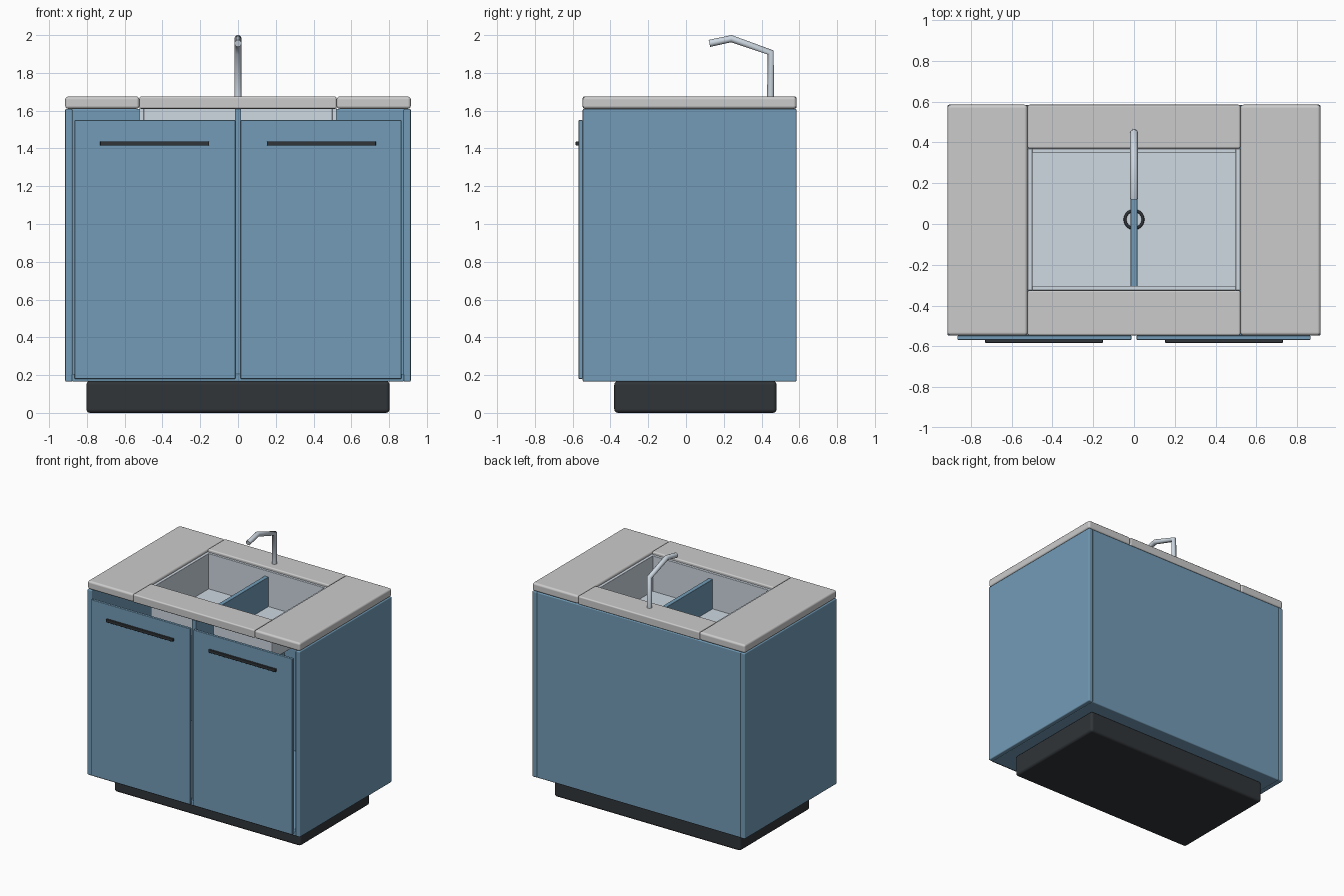
import bpy, math

if "Cube" in bpy.data.objects:
    bpy.data.objects.remove(bpy.data.objects["Cube"])


def material(name, rgb):
    m = bpy.data.materials.new(name)
    m.diffuse_color = (*rgb, 1)
    m.use_nodes = True
    m.node_tree.nodes["Principled BSDF"].inputs["Base Color"].default_value = m.diffuse_color
    return m


BLUE = material("blue_paint", (0.17, 0.33, 0.47))
DARK = material("dark_plastic", (0.03, 0.035, 0.04))
STEEL = material("steel", (0.62, 0.69, 0.76))


def box(name, x, y, z, mat=None, bevel=0.008):
    """Rounded box spanning the given (min, max) ranges."""
    lo, hi = zip(x, y, z)
    bpy.ops.mesh.primitive_cube_add(size=1, location=[(a + b) / 2 for a, b in zip(lo, hi)])
    ob = bpy.context.object
    ob.name = name
    ob.scale = [b - a for a, b in zip(lo, hi)]
    bpy.ops.object.transform_apply(location=False, rotation=False, scale=True)
    if mat:
        ob.data.materials.append(mat)
    if bevel:
        bpy.ops.object.shade_smooth_by_angle(angle=math.radians(40))
        b = ob.modifiers.new("rounding", 'BEVEL')
        b.width = bevel
        b.segments = 3
        b.harden_normals = True
    return ob


def pair(name, x, y, z, mat=None, bevel=0.008):
    """Two boxes mirrored across x = 0."""
    box("right_" + name, x, y, z, mat, bevel)
    box("left_" + name, (-x[1], -x[0]), y, z, mat, bevel)


FRONT, BACK = -0.547, 0.585

# Recessed plinth
box("plinth", (-0.803, 0.803), (-0.38, 0.48), (0, 0.168), DARK, 0.02)

# Open-topped cabinet carcass
pair("side_panel", (0.876, 0.915), (FRONT, BACK), (0.165, 1.61), BLUE)
box("bottom_panel", (-0.88, 0.88), (FRONT, BACK - 0.002), (0.165, 0.207), BLUE)
box("back_panel", (-0.88, 0.88), (BACK - 0.04, BACK - 0.002), (0.19, 1.61), BLUE)
box("centre_divider", (-0.017, 0.017), (FRONT + 0.005, BACK - 0.03), (0.2, 1.61), BLUE, 0.003)

# Doors and bar handles
pair("door", (0.013, 0.866), (-0.569, FRONT), (0.18, 1.55), BLUE, 0.005)
pair("handle", (0.153, 0.73), (-0.584, -0.566), (1.415, 1.438), DARK, 0.004)

# Worktop made of four slabs around the sink opening
pair("worktop_side", (0.522, 0.915), (FRONT, BACK), (1.61, 1.675), None, 0.016)
box("worktop_front", (-0.522, 0.522), (FRONT, -0.325), (1.61, 1.675), None, 0.01)
box("worktop_back", (-0.522, 0.522), (0.37, BACK), (1.61, 1.675), None, 0.01)

# Sink basin
pair("basin_side", (0.498, 0.522), (-0.325, 0.37), (1.36, 1.655), STEEL, 0.003)
box("basin_front", (-0.5, 0.5), (-0.325, -0.303), (1.36, 1.655), STEEL, 0.003)
box("basin_back", (-0.5, 0.5), (0.35, 0.37), (1.36, 1.655), STEEL, 0.003)
box("basin_floor", (-0.518, 0.518), (-0.322, 0.367), (1.355, 1.38), STEEL, 0.003)

# Drain ring
bpy.ops.mesh.primitive_torus_add(location=(0, 0.022, 1.382), major_radius=0.044,
                                 minor_radius=0.007, major_segments=40, minor_segments=10)
drain = bpy.context.object
drain.name = "drain_ring"
drain.data.materials.append(DARK)
bpy.ops.object.shade_smooth()

# Angular tap swept along a bent path
curve = bpy.data.curves.new("tap", 'CURVE')
curve.dimensions = '3D'
curve.bevel_depth = 0.019
curve.bevel_resolution = 4
curve.use_fill_caps = True
path = [(0.448, 1.66), (0.448, 1.908), (0.24, 1.981), (0.124, 1.956)]
spline = curve.splines.new('POLY')
spline.points.add(len(path) - 1)
for p, (y, z) in zip(spline.points, path):
    p.co = (0, y, z, 1)
curve.materials.append(STEEL)
tap = bpy.data.objects.new("tap", curve)
bpy.context.collection.objects.link(tap)
